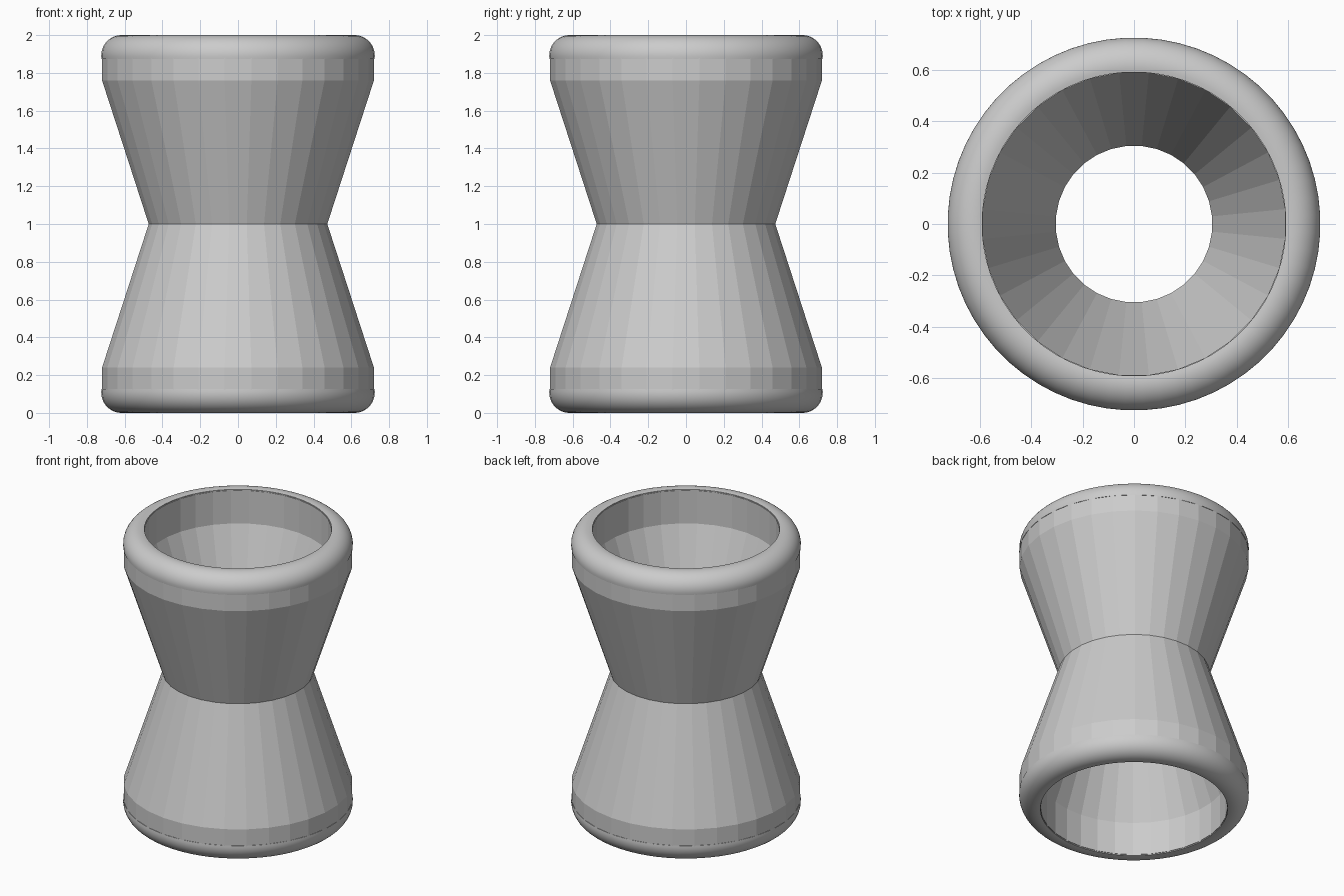
import bpy
import bmesh
from math import sin, cos, pi, radians

cube = bpy.data.objects.get("Cube")
if cube:
    bpy.data.objects.remove(cube, do_unlink=True)

grey = bpy.data.materials.new("plain grey")
grey.use_nodes = True
COLOUR = (0.6, 0.6, 0.6, 1)
grey.diffuse_color = COLOUR
grey.node_tree.nodes["Principled BSDF"].inputs["Base Color"].default_value = COLOUR


def lathe(name, profile, sides, smooth=False):
    """Spin a closed (radius, z) profile around the z axis."""
    bm = bmesh.new()
    rings = []
    for i in range(sides):
        a = 2 * pi * (i + 0.5) / sides
        rings.append([bm.verts.new((r * cos(a), r * sin(a), z)) for r, z in profile])
    n = len(profile)
    for i, ring in enumerate(rings):
        following = rings[(i + 1) % sides]
        for j in range(n):
            k = (j + 1) % n
            bm.faces.new((ring[j], following[j], following[k], ring[k]))
    bmesh.ops.recalc_face_normals(bm, faces=bm.faces)
    mesh = bpy.data.meshes.new(name)
    bm.to_mesh(mesh)
    bm.free()
    mesh.materials.append(grey)
    obj = bpy.data.objects.new(name, mesh)
    bpy.context.collection.objects.link(obj)
    if smooth:
        bpy.ops.object.select_all(action='DESELECT')
        obj.select_set(True)
        bpy.context.view_layer.objects.active = obj
        bpy.ops.object.shade_smooth_by_angle(angle=radians(30))
    return obj


# Faceted hourglass body with an open bore, mirrored about the waist
MID = 1.0
outer = [(0.475, 0), (0.723, 0.76), (0.723, 0.9), (0.615, 0.99)]
inner = [(0.59, 0.99), (0.59, 0.76), (0.305, 0)]
upper = outer + inner
lower = [(r, -z) for r, z in reversed(upper[1:-1])]
lathe("hourglass_body", [(r, MID + z) for r, z in upper + lower], 32)

# Rounded rims at both ends
RIM_R, TUBE, RIM_Z, BORE = 0.617, 0.108, 0.892, 0.592
STEPS = 14
arc = []
for i in range(STEPS + 1):
    a = radians(-10 + 114 * i / STEPS)
    arc.append((RIM_R + TUBE * cos(a), RIM_Z + TUBE * sin(a)))
section = arc + [(BORE, arc[-1][1]), (BORE, arc[0][1])]
for name, side in (("top_rim", 1), ("bottom_rim", -1)):
    lathe(name, [(r, MID + side * z) for r, z in section], 64, smooth=True)
